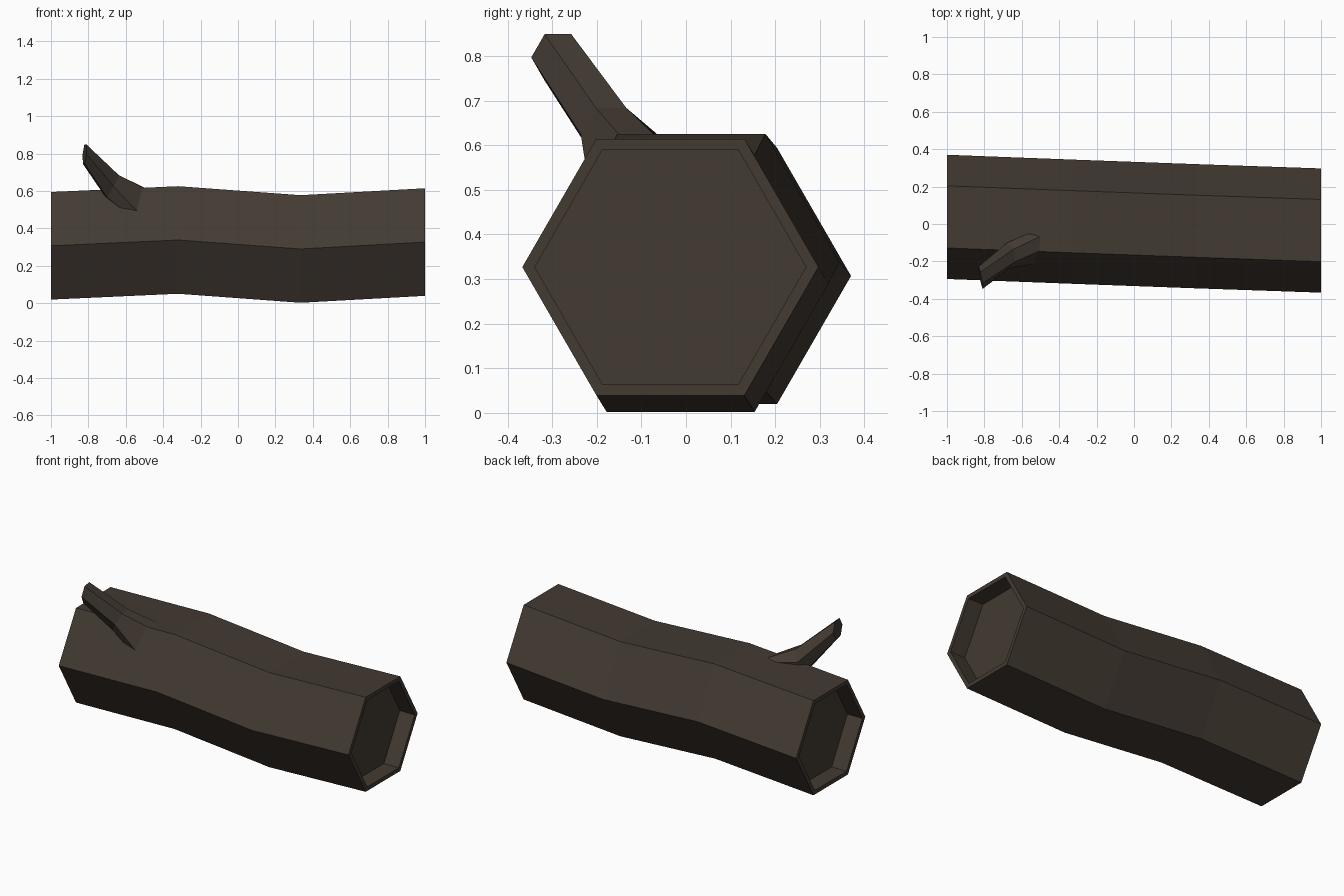
import bpy, bmesh, math

if "Cube" in bpy.data.objects:
    bpy.data.objects.remove(bpy.data.objects["Cube"])

bark = bpy.data.materials.new("dark bark brown")
bark.diffuse_color = (0.056, 0.043, 0.032, 1)
bark.use_nodes = True
bark.node_tree.nodes["Principled BSDF"].inputs["Base Color"].default_value = bark.diffuse_color


def hexagon(x, y, z, r, tilt_y=0.0, tilt_z=0.0):
    """Six points around a centre, facing x, optionally leaned along x."""
    pts = []
    for k in range(6):
        dy = r * math.cos(k * math.pi / 3)
        dz = r * math.sin(k * math.pi / 3)
        pts.append((x + tilt_y * dy + tilt_z * dz, y + dy, z + dz))
    return pts


def loft(name, rings):
    """Skin hexagonal rings and cap both ends."""
    bm = bmesh.new()
    loops = [[bm.verts.new(p) for p in ring] for ring in rings]
    for a, b in zip(loops, loops[1:]):
        for k in range(6):
            j = (k + 1) % 6
            bm.faces.new((a[k], a[j], b[j], b[k]))
    bm.faces.new(loops[0])
    bm.faces.new(loops[-1])
    bmesh.ops.recalc_face_normals(bm, faces=bm.faces)
    mesh = bpy.data.meshes.new(name)
    bm.to_mesh(mesh)
    bm.free()
    mesh.materials.append(bark)
    obj = bpy.data.objects.new(name, mesh)
    bpy.context.collection.objects.link(obj)
    return obj


# Wavy log with a recessed hollow in each end
R, INNER, DEPTH = 0.332, 0.304, 0.10
left, right = (0.038, 0.307), (-0.035, 0.327)
loft("log", [
    hexagon(-1 + DEPTH, *left, INNER),
    hexagon(-1, *left, INNER),
    hexagon(-1, *left, R),
    hexagon(-0.32, 0.012, 0.338, R),
    hexagon(0.335, -0.012, 0.290, R),
    hexagon(1, *right, R),
    hexagon(1, *right, INNER),
    hexagon(1 - DEPTH, *right, INNER),
])

# Broken branch stub, flaring where it meets the log
flare = [(-0.555, -0.047, 0.610), (-0.505, -0.068, 0.620), (-0.497, -0.140, 0.612),
         (-0.537, -0.215, 0.490), (-0.630, -0.200, 0.510), (-0.640, -0.090, 0.570)]
loft("branch_stub", [
    flare,
    hexagon(-0.672, -0.168, 0.625, 0.068, -0.1, 0.55),
    hexagon(-0.820, -0.287, 0.797, 0.060, -0.18, 0.08),
])
